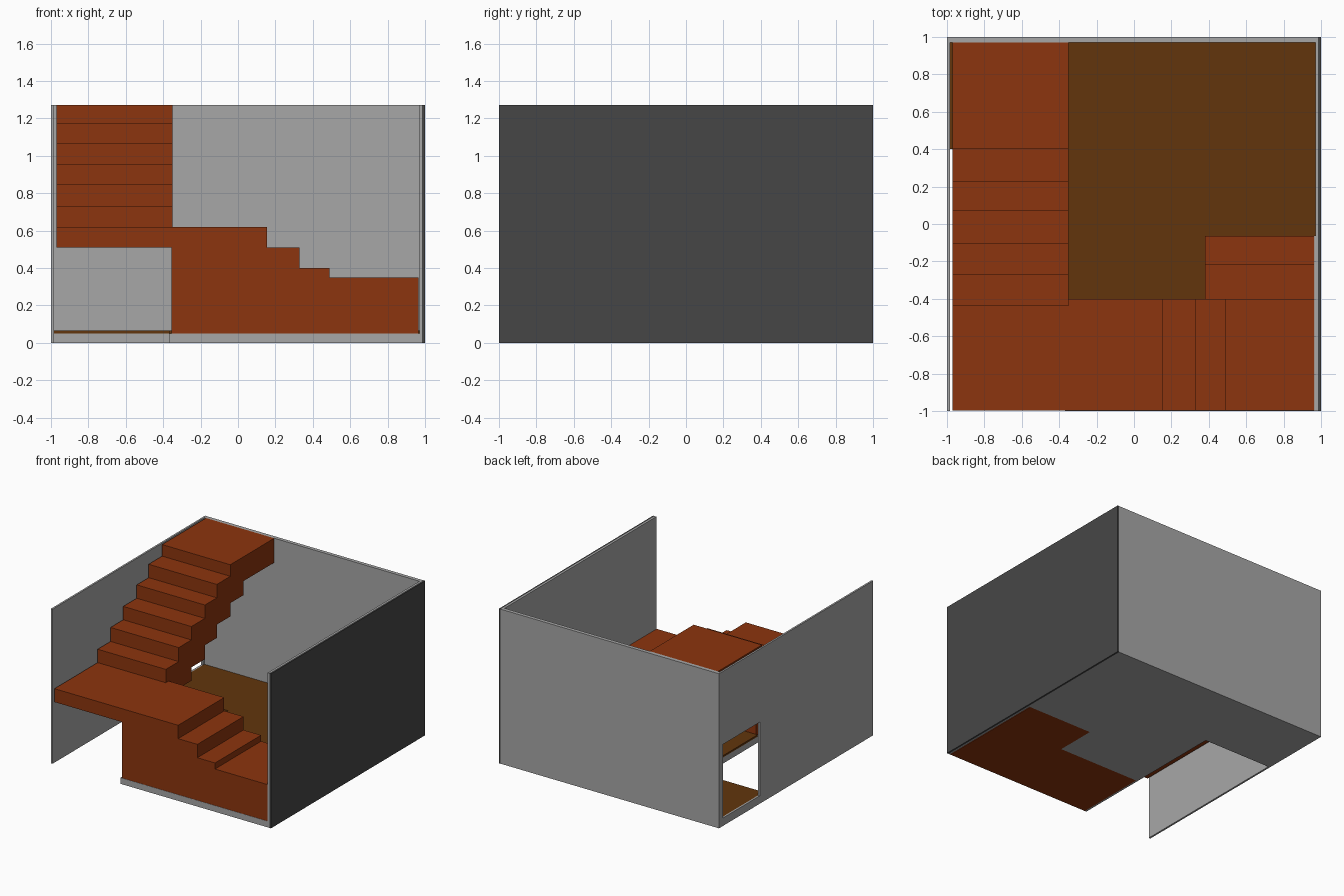
import bpy, bmesh
from mathutils import Vector

if "Cube" in bpy.data.objects:
    bpy.data.objects.remove(bpy.data.objects["Cube"])


def material(name, rgb):
    m = bpy.data.materials.new(name)
    m.diffuse_color = (*rgb, 1)
    m.use_nodes = True
    m.node_tree.nodes["Principled BSDF"].inputs["Base Color"].default_value = m.diffuse_color
    return m


GREY = material("light grey", (0.39, 0.39, 0.39))
DARK = material("dark grey", (0.062, 0.062, 0.062))
RED = material("red brown", (0.265, 0.035, 0.0044))
BROWN = material("floor brown", (0.122, 0.036, 0.0038))


def prism(name, pts, axis, lo, hi, mat):
    """Extrude a 2D outline along an axis (x: yz, y: xz, z: xy outline)."""
    place = {"x": lambda a, b: (lo, a, b),
             "y": lambda a, b: (a, lo, b),
             "z": lambda a, b: (a, b, lo)}[axis]
    step = Vector([(hi - lo) * (axis == c) for c in "xyz"])
    bm = bmesh.new()
    face = bm.faces.new([bm.verts.new(place(a, b)) for a, b in pts])
    ext = bmesh.ops.extrude_face_region(bm, geom=[face], use_keep_orig=True)
    for v in ext["geom"]:
        if isinstance(v, bmesh.types.BMVert):
            v.co += step
    bmesh.ops.recalc_face_normals(bm, faces=bm.faces[:])
    me = bpy.data.meshes.new(name)
    bm.to_mesh(me)
    bm.free()
    me.materials.append(mat)
    ob = bpy.data.objects.new(name, me)
    bpy.context.collection.objects.link(ob)
    return ob


def box(name, x, y, z, mat):
    return prism(name, [(x[0], y[0]), (x[1], y[0]), (x[1], y[1]), (x[0], y[1])],
                 "z", z[0], z[1], mat)


H = 1.27

# Walls
box("back_wall", (-0.985, 0.985), (0.97, 1), (0, H), GREY)
box("right_wall_lining", (0.97, 0.985), (-1, 0.97), (0, H), GREY)
box("right_wall_outer", (0.985, 1), (-1, 1), (0, H), DARK)
left = box("left_wall", (-1, -0.985), (-1, 1), (0, H), GREY)

# Doorway cut through the left wall
cutter = box("doorway_cutter", (-1.1, -0.9), (0.47, 0.95), (0.065, 0.67), GREY)
cutter.hide_render = True
mod = left.modifiers.new("doorway", "BOOLEAN")
mod.object = cutter
mod.operation = "DIFFERENCE"
mod.solver = "EXACT"
bpy.context.view_layer.objects.active = left
bpy.ops.object.modifier_apply(modifier="doorway")
bpy.data.objects.remove(cutter)

# Floor slab and boards, leaving the stairwell and the stair footprint open
slab = [(-0.985, 0.4), (-0.37, 0.4), (-0.37, -0.4), (0.38, -0.4), (0.38, -0.065),
        (0.97, -0.065), (0.97, 0.97), (-0.985, 0.97)]
prism("floor_slab", slab, "z", 0, 0.05, GREY)
prism("floor_boards", slab, "z", 0.05, 0.065, BROWN)

# Grey skirting around the stair block
box("front_skirting", (-0.37, 0.97), (-1, -0.998), (0, 0.05), GREY)
box("side_skirting", (-0.37, -0.355), (-0.998, -0.4), (0, 0.05), GREY)

# Middle flight with overhanging landing
prism("landing_and_middle_flight",
      [(-0.97, 0.51), (-0.355, 0.51), (-0.355, 0), (0.965, 0), (0.965, 0.35),
       (0.49, 0.35), (0.49, 0.40), (0.33, 0.40), (0.33, 0.51), (0.155, 0.51),
       (0.155, 0.62), (-0.97, 0.62)], "y", -0.998, -0.4, RED)

# Lower flight going down to the floor at the back
prism("lower_flight", [(-0.4, 0), (-0.065, 0), (-0.065, 0.13), (-0.215, 0.13),
                       (-0.215, 0.24), (-0.4, 0.24)], "x", 0.38, 0.965, RED)

# Upper flight: stepped on top and underneath
fronts = [-0.4375, -0.27, -0.105, 0.07, 0.225, 0.4, 0.57]
tops = [0.73, 0.845, 0.955, 1.065, 1.175, H]
under = [0.51, 0.62, 0.735, 0.845, 0.955, 1.07]
outline = []
for i, z in enumerate(tops):
    end = fronts[i + 1] if i < 5 else 0.97
    outline += [(fronts[i], z), (end, z)]
for i in range(5, -1, -1):
    end = fronts[i + 2] if i < 5 else 0.97
    start = fronts[i + 1] if i else fronts[0]
    outline += [(end, under[i]), (start, under[i])]
prism("upper_flight", outline, "x", -0.97, -0.35, RED)
